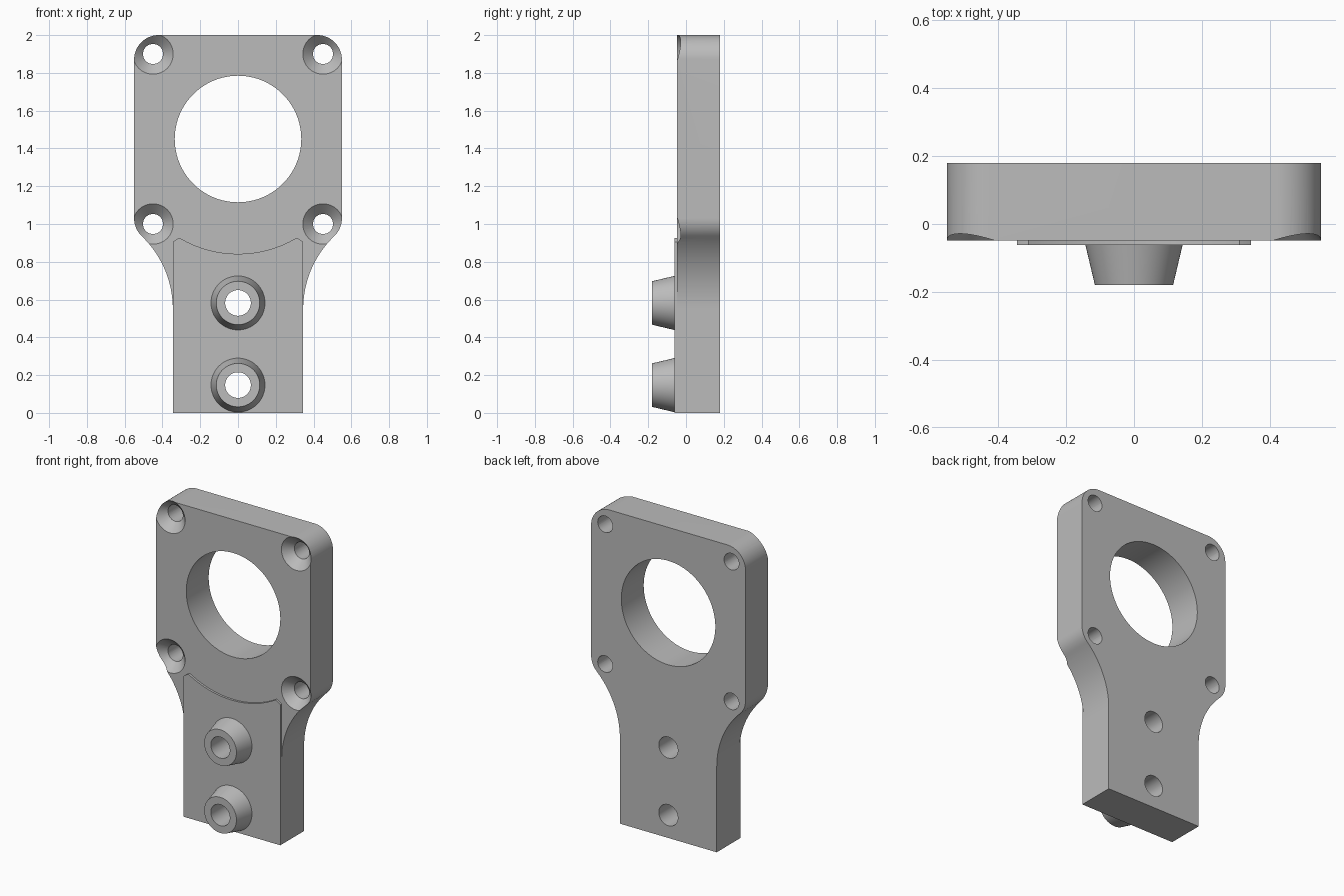
import bpy, bmesh
from math import pi, cos, sin, atan2, radians, sqrt
from mathutils import Matrix

cube = bpy.data.objects.get("Cube")
if cube:
    bpy.data.objects.remove(cube, do_unlink=True)

grey = bpy.data.materials.new("plain_grey")
grey.use_nodes = True
grey.diffuse_color = (0.5, 0.5, 0.5, 1)
grey.node_tree.nodes["Principled BSDF"].inputs["Base Color"].default_value = (0.5, 0.5, 0.5, 1)

BACK, FRONT, PAD, TIP = 0.18, -0.048, -0.062, -0.18


def make_object(name, bm):
    bmesh.ops.recalc_face_normals(bm, faces=bm.faces)
    mesh = bpy.data.meshes.new(name)
    bm.to_mesh(mesh)
    bm.free()
    mesh.materials.append(grey)
    obj = bpy.data.objects.new(name, mesh)
    bpy.context.collection.objects.link(obj)
    return obj


def extrude_profile(name, half, y0, y1):
    """Mirror a right-hand outline (bottom to top) and extrude it along y."""
    outline = half + [(-x, z) for x, z in reversed(half) if x > 1e-6]
    bm = bmesh.new()
    face = bm.faces.new([bm.verts.new((x, y0, z)) for x, z in outline])
    ext = bmesh.ops.extrude_face_region(bm, geom=[face])
    moved = [v for v in ext["geom"] if isinstance(v, bmesh.types.BMVert)]
    bmesh.ops.translate(bm, verts=moved, vec=(0, y1 - y0, 0))
    return make_object(name, bm)


def cone(name, x, z, y0, y1, r0, r1, sides=64):
    bm = bmesh.new()
    place = Matrix.Translation((x, (y0 + y1) / 2, z)) @ Matrix.Rotation(-pi / 2, 4, 'X')
    bmesh.ops.create_cone(bm, cap_ends=True, segments=sides, radius1=r0,
                          radius2=r1, depth=y1 - y0, matrix=place)
    return make_object(name, bm)


def cut(target, x, z, y0, y1, r0, r1, sides=64):
    cutter = cone("cutter", x, z, y0, y1, r0, r1, sides)
    cutter.hide_render = True
    mod = target.modifiers.new("hole", 'BOOLEAN')
    mod.operation, mod.solver, mod.object = 'DIFFERENCE', 'EXACT', cutter
    bpy.context.view_layer.objects.active = target
    bpy.ops.object.modifier_apply(modifier=mod.name)
    bpy.data.objects.remove(cutter, do_unlink=True)


def arc(cx, cz, r, a0, a1, n):
    return [(cx + r * cos(a0 + (a1 - a0) * i / n), cz + r * sin(a0 + (a1 - a0) * i / n))
            for i in range(n + 1)]


# Plate: narrow stem, concave flare, rounded head
stem, flare, corner = 0.345, 0.534, 0.13
join = atan2(1.03 - 0.55, 0.42 - (stem + flare))
outline = [(stem, 0)]
outline += arc(stem + flare, 0.55, flare, pi, join, 20)
outline += arc(0.42, 1.03, corner, join - pi, 0, 12)[1:]
outline += arc(0.42, 2 - corner, corner, 0, pi / 2, 16)
plate = extrude_profile("mounting_plate", outline, FRONT, BACK)

# Raised pad with an arched top edge around the bore
ring = 0.608
end = atan2(-sqrt(ring ** 2 - 0.31 ** 2), 0.31)
pad_outline = [(stem, 0), (stem, 0.905), (0.328, 0.917)]
pad_outline += arc(0, 1.45, ring, end, -pi / 2, 16)
pad = extrude_profile("raised_pad", pad_outline, PAD, FRONT)

# Bore and countersunk screw holes in the head
cut(plate, 0, 1.45, -0.3, 0.3, 0.335, 0.335, 96)
for x in (-0.45, 0.45):
    for z in (1.0, 1.9):
        cut(plate, x, z, -0.3, 0.3, 0.053, 0.053, 48)
        cut(plate, x, z, FRONT - 0.02, FRONT + 0.064, 0.127, 0.043)

# Tapered bosses with through holes
parts = [plate, pad]
for name, z in (("lower_boss", 0.147), ("upper_boss", 0.582)):
    boss = cone(name, 0, z, TIP, PAD, 0.115, 0.143)
    for part in (plate, pad, boss):
        cut(part, 0, z, -0.3, 0.3, 0.068, 0.068, 48)
    parts.append(boss)

# Smooth curved walls, crisp edges
for part in parts:
    bpy.ops.object.select_all(action='DESELECT')
    part.select_set(True)
    bpy.context.view_layer.objects.active = part
    bpy.ops.object.shade_smooth_by_angle(angle=radians(30))
